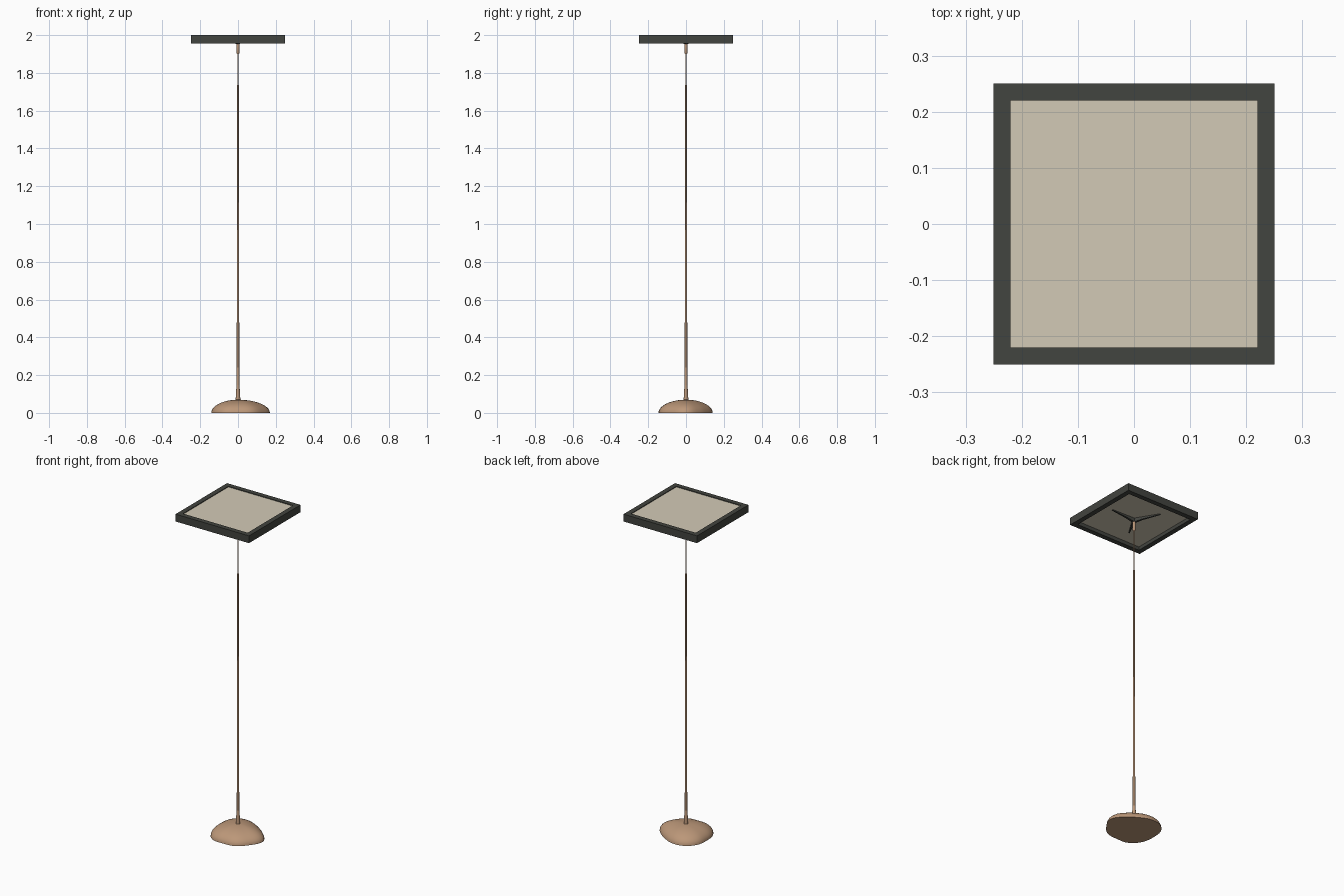
import bpy, bmesh, math
from mathutils import Vector

if "Cube" in bpy.data.objects:
    bpy.data.objects.remove(bpy.data.objects["Cube"])


def material(name, rgb):
    m = bpy.data.materials.new(name)
    m.diffuse_color = (*rgb, 1)
    m.use_nodes = True
    m.node_tree.nodes["Principled BSDF"].inputs["Base Color"].default_value = m.diffuse_color
    return m


COPPER = material("copper", (0.50, 0.31, 0.19))
DARK = material("dark_frame", (0.055, 0.058, 0.05))
CREAM = material("cream_diffuser", (0.65, 0.59, 0.47))


def finish(name, bm, mat, smooth=False):
    bmesh.ops.recalc_face_normals(bm, faces=bm.faces)
    me = bpy.data.meshes.new(name)
    bm.to_mesh(me)
    bm.free()
    ob = bpy.data.objects.new(name, me)
    bpy.context.collection.objects.link(ob)
    me.materials.append(mat)
    if smooth:
        bpy.ops.object.select_all(action='DESELECT')
        ob.select_set(True)
        bpy.context.view_layer.objects.active = ob
        bpy.ops.object.shade_smooth_by_angle(angle=math.radians(40))
    return ob


def loft(name, rings, mat, smooth=True):
    # skin a list of equal-length rings and cap both ends
    bm = bmesh.new()
    vs = [[bm.verts.new(p) for p in r] for r in rings]
    n = len(vs[0])
    for a, b in zip(vs, vs[1:]):
        for i in range(n):
            bm.faces.new((a[i], a[(i + 1) % n], b[(i + 1) % n], b[i]))
    bm.faces.new(vs[0])
    bm.faces.new(vs[-1])
    return finish(name, bm, mat, smooth)


def turned(name, profile, mat, n=24):
    rings = [[(r * math.cos(2 * math.pi * i / n), r * math.sin(2 * math.pi * i / n), z)
              for i in range(n)] for r, z in profile]
    return loft(name, rings, mat)


# pebble base: irregular outline (radius every 30 degrees) under a dome
RADII = [.169, .141, .129, .139, .151, .150, .141, .150, .157, .145, .154, .155]


def outline(t):
    k = t / (2 * math.pi) * 12
    i, f = int(k), k - int(k)
    a, b, c, d = (RADII[(i + j) % 12] for j in (-1, 0, 1, 2))
    return b + .5 * f * (c - a + f * (2 * a - 5 * b + 4 * c - d + f * (3 * (b - c) + d - a)))


rings = []
for s in range(11):
    a = math.radians(8.7 * s)
    k, z = math.cos(a), .07 * math.sin(a)
    rings.append([(k * outline(t) * math.cos(t), k * outline(t) * math.sin(t), z)
                  for t in (2 * math.pi * i / 48 for i in range(48))])
loft("base", rings, COPPER)

# tapered pole with its lower and upper sockets
turned("pole", [(.0075, .06), (.0035, 1.96)], COPPER, 16)
turned("lower_socket", [(.013, .062), (.012, .08), (.008, .148), (.006, .15)], COPPER)
turned("upper_socket", [(.005, 1.90), (.008, 1.905), (.009, 1.96), (.007, 1.965)], COPPER)


# square frame: outer and inner walls joined top and bottom
def square(h, z):
    return [(-h, -h, z), (h, -h, z), (h, h, z), (-h, h, z)]


bm = bmesh.new()
loops = [[bm.verts.new(p) for p in square(h, z)]
         for h, z in ((.25, 1.955), (.25, 2.0), (.22, 2.0), (.22, 1.955))]
for j in range(4):
    a, b = loops[j], loops[(j + 1) % 4]
    for i in range(4):
        bm.faces.new((a[i], a[(i + 1) % 4], b[(i + 1) % 4], b[i]))
finish("shade_frame", bm, DARK)

# diffuser panel inside the frame
loft("diffuser", [square(.22, 1.976), square(.22, 1.996)], CREAM, False)

# three tapered arms carrying the panel
for i in range(3):
    a = 2 * math.pi * i / 3
    d, s = Vector((math.cos(a), math.sin(a), 0)), Vector((-math.sin(a), math.cos(a), 0))
    rings = []
    for r, w, lo in ((.0, .008, 1.952), (.05, .006, 1.962), (.155, .003, 1.972)):
        c = d * r
        rings.append([c + s * x + Vector((0, 0, z))
                      for x, z in ((-w, lo), (w, lo), (w, 1.978), (-w, 1.978))])
    loft(f"support_arm_{i + 1}", rings, DARK, False)
